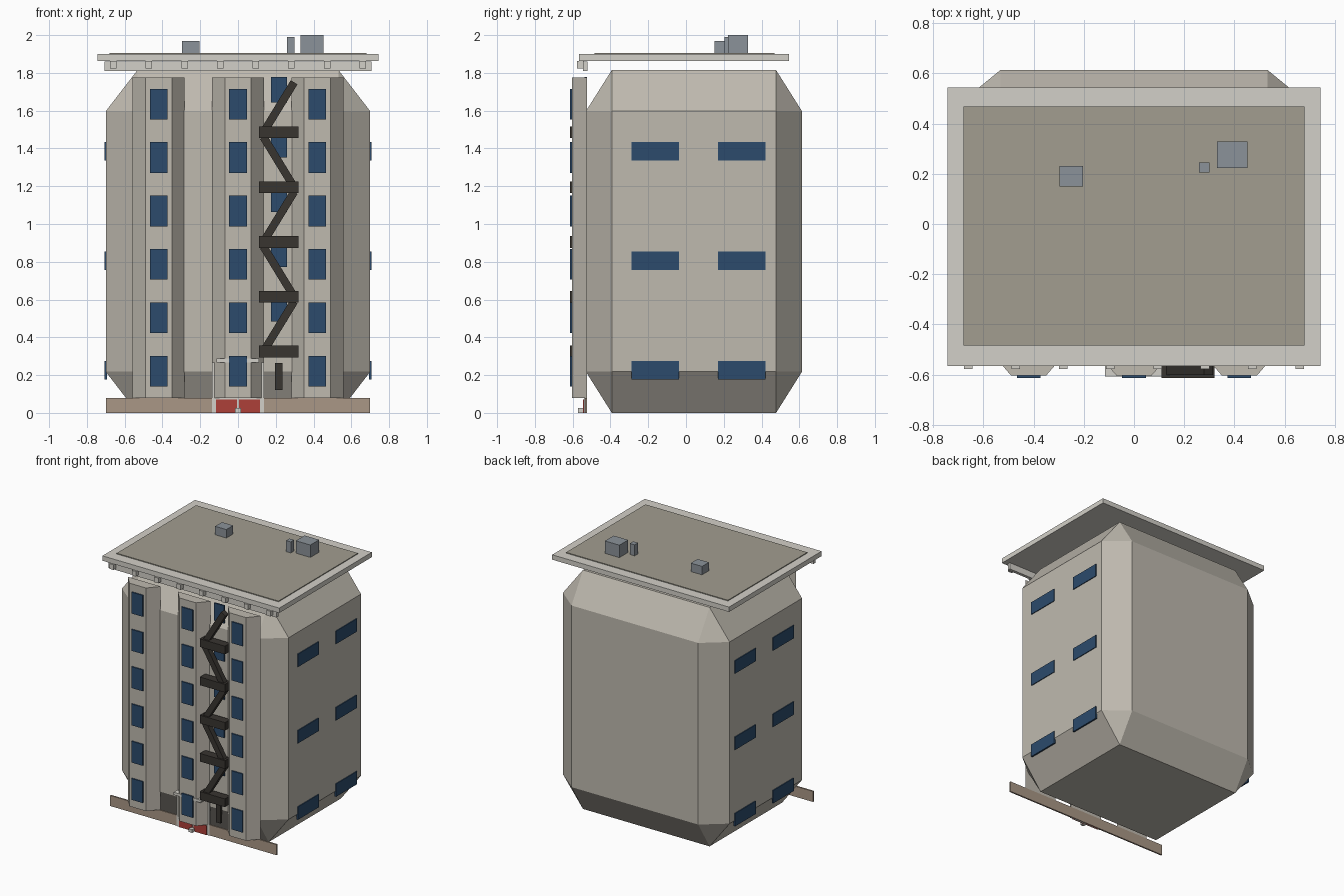
import bpy, bmesh, math
from mathutils import Matrix

if "Cube" in bpy.data.objects:
    bpy.data.objects.remove(bpy.data.objects["Cube"])


def mat(name, rgb):
    m = bpy.data.materials.new(name)
    m.diffuse_color = (*rgb, 1)
    m.use_nodes = True
    m.node_tree.nodes["Principled BSDF"].inputs["Base Color"].default_value = m.diffuse_color
    return m


STONE = mat("stone", (0.52, 0.49, 0.43))
TRIM = mat("trim", (0.65, 0.63, 0.58))
GLASS = mat("glass", (0.025, 0.07, 0.15))
IRON = mat("iron", (0.04, 0.035, 0.03))
TAN = mat("tan", (0.40, 0.31, 0.24))
RED = mat("red", (0.42, 0.05, 0.04))
METAL = mat("metal", (0.26, 0.29, 0.32))
TAR = mat("tar", (0.36, 0.34, 0.28))


def finish(bm, name, m):
    bmesh.ops.recalc_face_normals(bm, faces=bm.faces)
    me = bpy.data.meshes.new(name)
    bm.to_mesh(me)
    bm.free()
    me.materials.append(m)
    ob = bpy.data.objects.new(name, me)
    bpy.context.collection.objects.link(ob)
    return ob


def box(name, m, x, y, z, bevel=0):
    """Box from (min, max) pairs; bevel is a fraction of each side."""
    bm = bmesh.new()
    bmesh.ops.create_cube(bm, size=1)
    if bevel:
        bmesh.ops.bevel(bm, geom=bm.edges[:], offset=bevel, segments=1,
                        profile=0.5, affect='EDGES')
    bmesh.ops.scale(bm, vec=[b - a for a, b in (x, y, z)], verts=bm.verts)
    bmesh.ops.translate(bm, vec=[(a + b) / 2 for a, b in (x, y, z)], verts=bm.verts)
    return finish(bm, name, m)


def around(c, half):
    return (c - half, c + half)


def bay(name, cx):
    """Trapezoid-plan window bay."""
    bm = bmesh.new()
    plan = [(-0.138, -0.525), (-0.07, -0.604), (0.07, -0.604), (0.138, -0.525)]
    f = bm.faces.new([bm.verts.new((cx + x, y, 0.08)) for x, y in plan])
    r = bmesh.ops.extrude_face_region(bm, geom=[f])
    top = [v for v in r["geom"] if isinstance(v, bmesh.types.BMVert)]
    bmesh.ops.translate(bm, vec=(0, 0, 1.695), verts=top)
    finish(bm, name, STONE)


def flight(name, x0, z0, x1, z1):
    """Slanted stair flight between two points in the facade plane."""
    length = math.hypot(x1 - x0, z1 - z0)
    ob = box(name, IRON, (-length / 2, length / 2), (-0.02, 0.02), (-0.021, 0.021))
    ob.data.transform(Matrix.Translation(((x0 + x1) / 2, -0.582, (z0 + z1) / 2))
                      @ Matrix.Rotation(-math.atan2(z1 - z0, x1 - x0), 4, 'Y'))


# Chamfered main block
box("building_body", STONE, (-0.70, 0.70), (-0.53, 0.614), (0, 1.815), bevel=0.12)

# Front bays with windows
for i, cx in enumerate((-0.42, 0, 0.42)):
    bay(f"bay_{i}", cx)
    for k in range(6):
        box(f"bay_window_{i}_{k}", GLASS, around(cx, 0.047), (-0.613, -0.60),
            around(0.22 + 0.283 * k, 0.081))

# Side windows
for s in (-1, 1):
    for j, cy in enumerate((-0.163, 0.295)):
        for k in range(3):
            box(f"side_window_{s}_{j}_{k}", GLASS, around(s * 0.70, 0.006),
                around(cy, 0.125), around(0.225 + 0.58 * k, 0.049))

# Fire escape, landings and zigzag flights, with windows behind
for k in range(5):
    z = 0.325 + 0.29 * k
    box(f"escape_landing_{k}", IRON, (0.11, 0.32), (-0.614, -0.55), around(z, 0.031))
    a, b = (0.135, 0.297) if k % 2 == 0 else (0.297, 0.135)
    flight(f"escape_flight_{k}", a, z, b, z + 0.265)
    box(f"escape_window_{k}", GLASS, around(0.217, 0.043), (-0.538, -0.525),
        around(z + 0.225, 0.067))
box("escape_door", IRON, (0.195, 0.235), (-0.545, -0.525), (0.12, 0.265))

# Plinth and entrance
box("plinth", TAN, (-0.70, 0.70), (-0.536, -0.524), (0, 0.08))
box("entrance_surround", TRIM, (-0.137, 0.137), (-0.540, -0.526), (0, 0.268))
for s in (-1, 1):
    box(f"entrance_door_{s}", RED, around(s * 0.061, 0.055), (-0.545, -0.53), (0, 0.072))
box("entrance_step", TRIM, (-0.015, 0.015), (-0.572, -0.54), (0, 0.025))
box("entrance_canopy", TRIM, (-0.115, 0.112), (-0.607, -0.53), (0.268, 0.288))

# Cornice with brackets, roof slab and deck
box("cornice", TRIM, (-0.706, 0.706), (-0.545, -0.522), (1.81, 1.86))
for k in range(8):
    box(f"bracket_{k}", TRIM, around(-0.66 + 0.1886 * k, 0.017), (-0.577, -0.54),
        (1.823, 1.862))
box("roof_slab", TRIM, (-0.743, 0.743), (-0.566, 0.545), (1.863, 1.90))
box("roof_deck", TAR, (-0.68, 0.68), (-0.485, 0.468), (1.89, 1.906))

# Rooftop units
box("roof_house", METAL, (0.33, 0.452), (0.223, 0.328), (1.90, 2.0))
box("chimney", METAL, (0.26, 0.30), (0.205, 0.245), (1.90, 1.99))
box("vent_box", METAL, (-0.297, -0.203), (0.15, 0.232), (1.90, 1.97))
